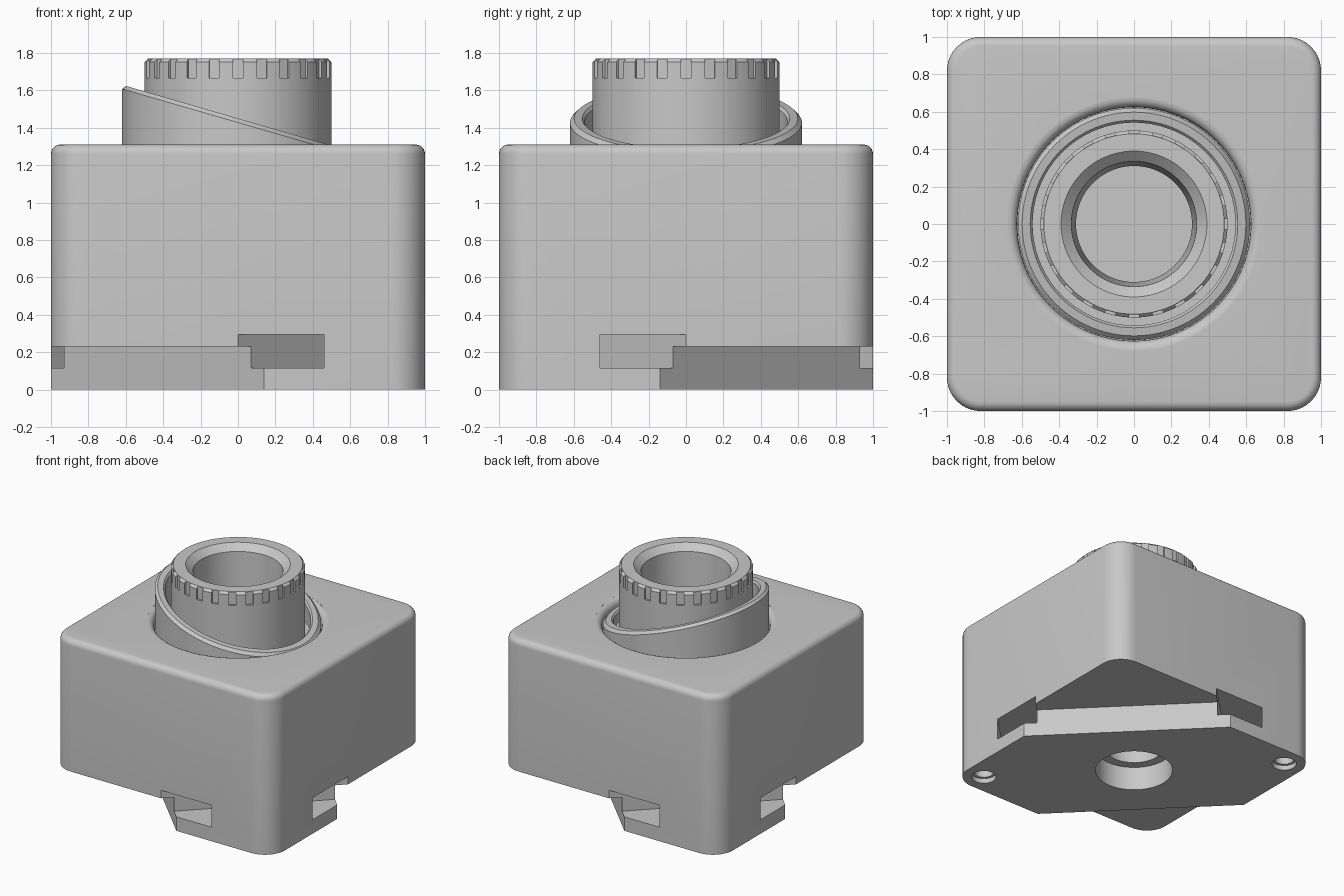
import bpy, bmesh, math
from mathutils import Matrix, Vector

if "Cube" in bpy.data.objects:
    bpy.data.objects.remove(bpy.data.objects["Cube"])

grey = bpy.data.materials.new("light_grey")
grey.diffuse_color = (0.58, 0.58, 0.58, 1)
grey.use_nodes = True
grey.node_tree.nodes["Principled BSDF"].inputs["Base Color"].default_value = grey.diffuse_color


def make(name, bm):
    bmesh.ops.recalc_face_normals(bm, faces=bm.faces)
    me = bpy.data.meshes.new(name)
    bm.to_mesh(me)
    bm.free()
    me.materials.append(grey)
    ob = bpy.data.objects.new(name, me)
    bpy.context.collection.objects.link(ob)
    return ob


def skin(name, rings, closed=False):
    """Bridge rings of points; close into a loop or cap both ends."""
    bm = bmesh.new()
    vs = [[bm.verts.new(p) for p in ring] for ring in rings]
    n = len(vs[0])
    pairs = list(zip(vs, vs[1:])) + ([(vs[-1], vs[0])] if closed else [])
    for a, b in pairs:
        for i in range(n):
            j = (i + 1) % n
            bm.faces.new((a[i], a[j], b[j], b[i]))
    if not closed:
        bm.faces.new(vs[0])
        bm.faces.new(vs[-1])
    return make(name, bm)


def lathe(name, profile, n=96, closed=False, at=(0, 0), slope=0):
    """Profile of (radius, z, tilt); tilted rings follow the slope along x."""
    rings = []
    for r, z, *t in profile:
        k = slope if t else 0
        ring = []
        for i in range(n):
            a = 2 * math.pi * i / n
            x, y = r * math.cos(a), r * math.sin(a)
            ring.append((x + at[0], y + at[1], z - k * x))
        rings.append(ring)
    return skin(name, rings, closed)


def add_box(bm, size, matrix):
    bmesh.ops.create_cube(bm, size=1, matrix=matrix @ Matrix.Diagonal((*size, 1)))


def cut(ob, cutter):
    cutter.hide_render = True
    m = ob.modifiers.new("cut", "BOOLEAN")
    m.operation, m.solver, m.object = "DIFFERENCE", "EXACT", cutter
    bpy.context.view_layer.objects.active = ob
    bpy.ops.object.modifier_apply(modifier=m.name)
    bpy.data.objects.remove(cutter)


def smooth(ob):
    bpy.ops.object.select_all(action="DESELECT")
    ob.select_set(True)
    bpy.context.view_layer.objects.active = ob
    bpy.ops.object.shade_smooth_by_angle(angle=math.radians(28))


# Housing: rounded square with a filleted top edge
def square_ring(d, z, half=1.0, r=0.18, seg=10):
    pts = []
    for q in range(4):
        sx, sy = ((1, 1), (-1, 1), (-1, -1), (1, -1))[q]
        for i in range(seg + 1):
            a = math.pi / 2 * (q + i / seg)
            pts.append((sx * (half - r) + (r - d) * math.cos(a),
                        sy * (half - r) + (r - d) * math.sin(a), z))
    return pts


F = 0.05
rings = [square_ring(0, 0)]
for i in range(7):
    a = math.pi / 2 * i / 6
    rings.append(square_ring(F * (1 - math.cos(a)), 1.31 - F + F * math.sin(a)))
housing = skin("housing", rings)

# Two cut-away lower corners and two strap tunnels through the other corners
for s in (1, -1):
    bm = bmesh.new()
    off = 0.86 / math.sqrt(2)
    turn = Matrix.Rotation(math.radians(45 if s == 1 else 225), 4, "Z")
    add_box(bm, (2, 4, 1.23), turn @ Matrix.Translation((off + 1, 0, 0.23 - 0.615)))
    cut(housing, make("corner_cutter", bm))

    bm = bmesh.new()
    turn = Matrix.Rotation(math.radians(-45 if s == 1 else 135), 4, "Z")
    mid = (1.0 + 1.46) / 2 / math.sqrt(2)
    add_box(bm, (0.46 / math.sqrt(2), 4, 0.18), turn @ Matrix.Translation((mid, 0, 0.205)))
    cut(housing, make("tunnel_cutter", bm))

    # Stepped screw hole in the base
    cut(housing, lathe("screw_cutter", [(0.095, -0.1), (0.095, 0.04), (0.075, 0.041), (0.075, 0.1)],
                       32, at=(0.83 * s, -0.83 * s)))

# Stepped bore in the base
cut(housing, lathe("base_bore_cutter", [(0.3, -0.1), (0.3, 0.2), (0.225, 0.201), (0.225, 0.6)]))

# Round well in the top with a soft lip
well = [(0.624, 1.2)]
for i in range(7):
    a = math.pi / 2 * i / 6
    well.append((0.675 - 0.05 * math.cos(a), 1.2595 + 0.05 * math.sin(a)))
well.append((0.675, 1.5))
cut(housing, lathe("well_cutter", well))
cut(housing, lathe("lens_bore_cutter", [(0.31, 0.95), (0.31, 1.25)]))
smooth(housing)

# Slanted collar around the barrel
collar = lathe("slanted_collar",
               [(0.62, 1.19), (0.62, 1.428, 1), (0.598, 1.45, 1), (0.555, 1.45, 1),
                (0.542, 1.435, 1), (0.542, 1.19)], closed=True, slope=0.29)
smooth(collar)

# Lens barrel with a flared mouth
barrel = lathe("lens_barrel",
               [(0.5, 1.19), (0.5, 1.752), (0.482, 1.77), (0.39, 1.77),
                (0.335, 1.72), (0.31, 1.19)], closed=True)

# Grip notches around the barrel rim
bm = bmesh.new()
for i in range(24):
    turn = Matrix.Rotation(math.radians(15 * i), 4, "Z")
    add_box(bm, (0.1, 0.055, 0.2), turn @ Matrix.Translation((0.534, 0, 1.765)))
cut(barrel, make("notch_cutter", bm))
smooth(barrel)
